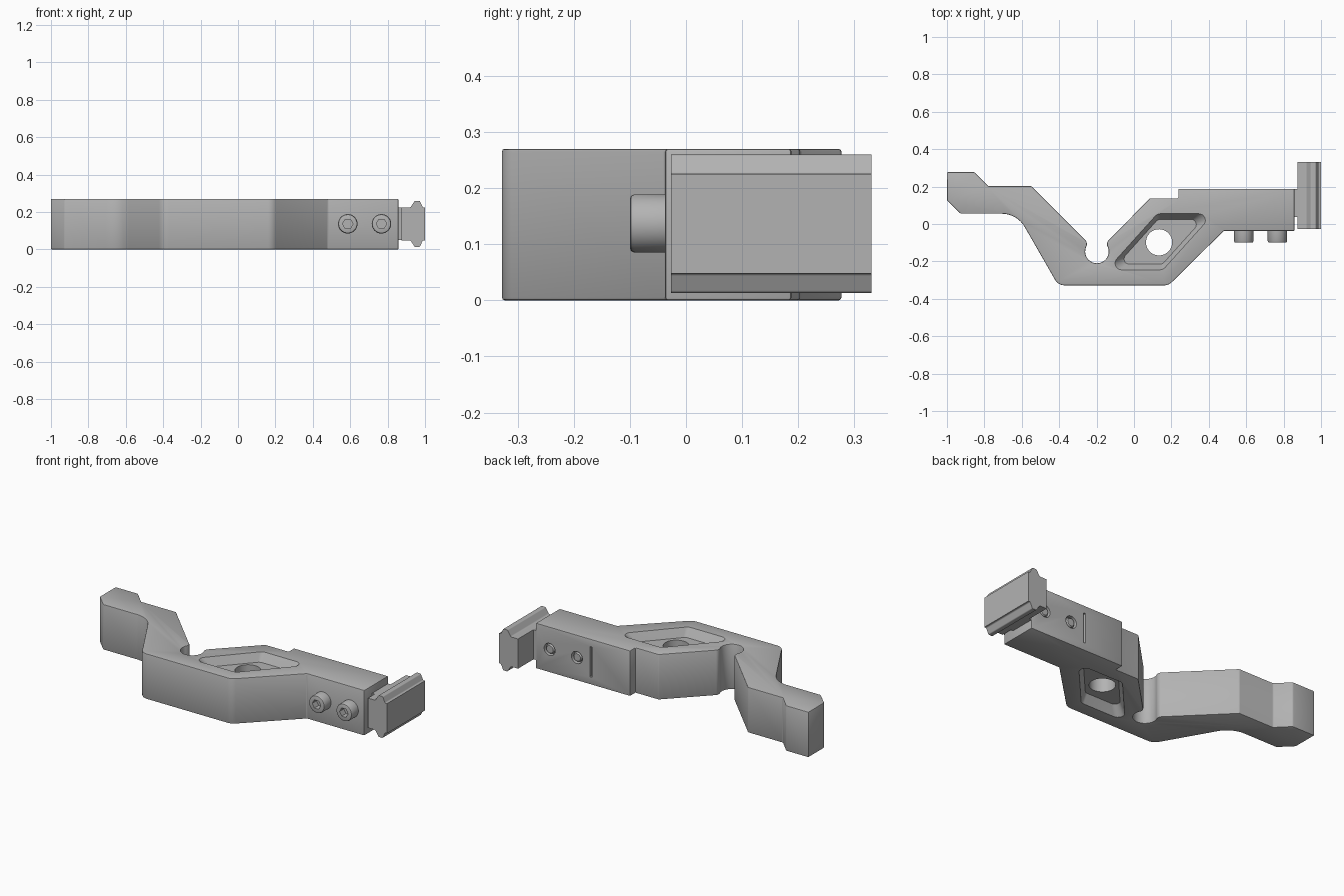
import bpy, bmesh, math
from mathutils import Vector, Matrix

if "Cube" in bpy.data.objects:
    bpy.data.objects.remove(bpy.data.objects["Cube"])

metal = bpy.data.materials.new("grey metal")
metal.diffuse_color = (0.45, 0.45, 0.45, 1)
metal.use_nodes = True
metal.node_tree.nodes["Principled BSDF"].inputs["Base Color"].default_value = metal.diffuse_color
HEIGHT = 0.27


def rounded(points):
    """Turn (x, y, radius) corners into a polygon with filleted corners."""
    out = []
    for i, (x, y, r) in enumerate(points):
        p = Vector((x, y))
        if r == 0:
            out.append(p)
            continue
        a = (Vector(points[i - 1][:2]) - p).normalized()
        b = (Vector(points[(i + 1) % len(points)][:2]) - p).normalized()
        half = a.angle(b) / 2
        centre = p + (a + b).normalized() * (r / math.sin(half))
        start = p + a * (r / math.tan(half)) - centre
        sweep = start.angle_signed(p + b * (r / math.tan(half)) - centre)
        for k in range(9):
            out.append(centre + Matrix.Rotation(-sweep * k / 8, 2) @ start)
    return out


def loft(name, rings):
    """Join equal-length rings of 3D points into a closed solid."""
    bm = bmesh.new()
    loops = [[bm.verts.new(p) for p in ring] for ring in rings]
    n = len(loops[0])
    bm.faces.new(loops[0])
    bm.faces.new(loops[-1])
    for lo, hi in zip(loops, loops[1:]):
        for i in range(n):
            j = (i + 1) % n
            bm.faces.new((lo[i], lo[j], hi[j], hi[i]))
    bmesh.ops.recalc_face_normals(bm, faces=bm.faces)
    mesh = bpy.data.meshes.new(name)
    bm.to_mesh(mesh)
    bm.free()
    ob = bpy.data.objects.new(name, mesh)
    bpy.context.collection.objects.link(ob)
    mesh.materials.append(metal)
    return ob


def rod(name, x, z, sections, sides=32):
    """Turned part along y from (y, radius) sections."""
    return loft(name, [[(x + r * math.cos(2 * math.pi * k / sides), y,
                         z + r * math.sin(2 * math.pi * k / sides))
                        for k in range(sides)] for y, r in sections])


def bevel(ob, width, angle=30):
    m = ob.modifiers.new("edge", "BEVEL")
    m.width, m.segments, m.limit_method = width, 2, "ANGLE"
    m.angle_limit = math.radians(angle)


def cut(ob, cutter):
    m = ob.modifiers.new("cut", "BOOLEAN")
    m.operation, m.solver, m.object = "DIFFERENCE", "EXACT", cutter
    cutter.hide_render = True
    cutter.hide_set(True)


def smooth(ob):
    bpy.ops.object.select_all(action="DESELECT")
    bpy.context.view_layer.objects.active = ob
    ob.select_set(True)
    for m in list(ob.modifiers):
        bpy.ops.object.modifier_apply(modifier=m.name)
    bpy.ops.object.shade_smooth_by_angle(angle=math.radians(30))


# Arm outline, with a round notch in the middle
left = [(-1, 0.127, 0), (-1, 0.277, 0), (-0.853, 0.277, 0), (-0.78, 0.203, 0),
        (-0.55, 0.203, 0), (-0.253, -0.094, 0.025)]
notch = [(-0.198 + 0.063 * math.cos(math.radians(a)),
          -0.147 + 0.063 * math.sin(math.radians(a)), 0)
         for a in range(149, 392, 11)]
right = [(-0.143, -0.094, 0.025), (0.085, 0.137, 0), (0.237, 0.137, 0),
         (0.237, 0.188, 0), (0.858, 0.188, 0), (0.858, -0.037, 0),
         (0.48, -0.037, 0), (0.185, -0.328, 0.06), (-0.405, -0.328, 0.06),
         (-0.625, 0.055, 0.14), (-0.927, 0.055, 0)]
outline = rounded(left + notch + right)
body = loft("arm", [[(p.x, p.y, z) for p in outline] for z in (0, HEIGHT)])
bevel(body, 0.005)

# Tapered pockets on both faces and the through hole
pocket = rounded([(0.125, 0.055, 0.04), (0.425, 0.055, 0.035),
                  (0.155, -0.245, 0.04), (-0.145, -0.245, 0.035)])
mid = Vector((0.14, -0.095))


def pocket_ring(scale, z):
    return [(*(mid + (p - mid) * scale), z) for p in pocket]


for z, d in ((HEIGHT, -1), (0, 1)):
    cut(body, loft("pocket_cutter", [pocket_ring(1.04, z - d * 0.01),
                                     pocket_ring(0.8, z + d * 0.05)]))
hole = [(0.134 + 0.07 * math.cos(k * math.pi / 24),
         -0.098 + 0.07 * math.sin(k * math.pi / 24)) for k in range(48)]
cut(body, loft("hole_cutter", [[(x, y, z) for x, y in hole] for z in (-0.1, 0.4)]))

# Slot in the back face
slot = [(0.488, 0.045), (0.502, 0.045), (0.502, 0.225), (0.488, 0.225)]
cut(body, loft("slot_cutter", [[(x, y, z) for x, z in slot] for y in (0.17, 0.25)]))

# Two socket screws with their ends showing in the back
for i, x in enumerate((0.587, 0.767)):
    z = 0.137
    cut(body, rod("bore_cutter", x, z, [(0.16, 0.036), (0.25, 0.036)]))
    end = rod("screw_end_%d" % i, x, z, [(0.15, 0.028), (0.178, 0.028), (0.186, 0.022)])
    smooth(end)
    head = rod("screw_head_%d" % i, x, z, [(-0.03, 0.052), (-0.092, 0.052),
                                           (-0.098, 0.049), (-0.1, 0.044)])
    cut(head, rod("socket_cutter", x, z, [(-0.12, 0.028), (-0.06, 0.028)], 6))
    smooth(head)
smooth(body)

# Neck between arm and rail clamp
neck = [(0.85, 0.05), (0.89, 0.05), (0.89, 0.225), (0.85, 0.225)]
loft("neck", [[(x, y, z) for x, z in neck] for y in (0.037, 0.187)])

# Rail clamp with flared jaws, mirrored top to bottom
half = [(0.875, 0.225, 0), (0.922, 0.225, 0.01), (0.945, 0.26, 0.008),
        (0.972, 0.26, 0.008), (0.988, 0.225, 0.008), (1.0, 0.225, 0)]
profile = rounded(half + [(x, 0.273 - z, r) for x, z, r in reversed(half)])
rail = loft("rail_clamp", [[(p.x, y, p.y) for p in profile] for y in (-0.027, 0.331)])
smooth(rail)
